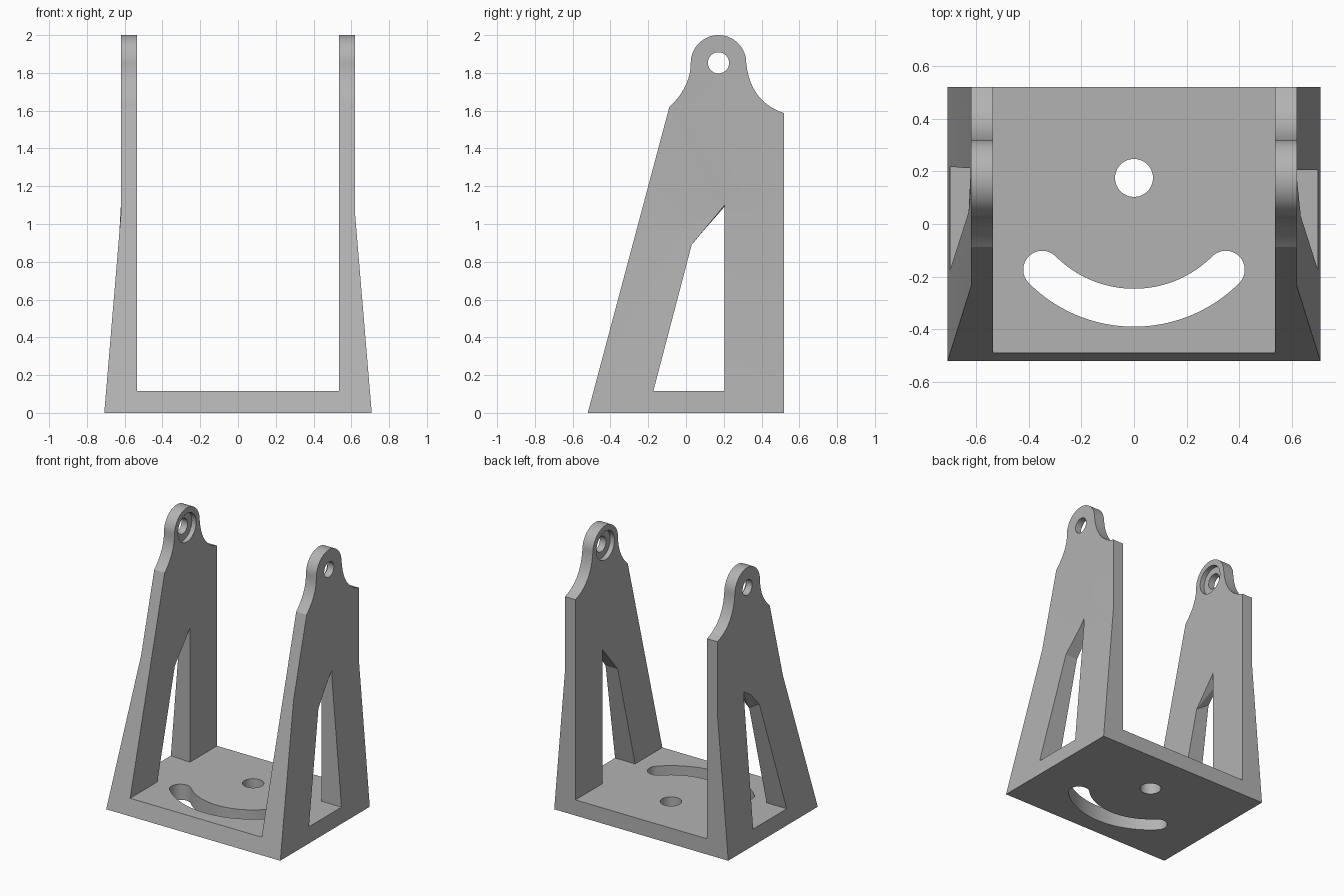
import bpy, bmesh, math

if "Cube" in bpy.data.objects:
    bpy.data.objects.remove(bpy.data.objects["Cube"])

grey = bpy.data.materials.new("grey")
grey.diffuse_color = (0.45, 0.45, 0.45, 1)
grey.use_nodes = True
grey.node_tree.nodes["Principled BSDF"].inputs["Base Color"].default_value = grey.diffuse_color


def loft(name, ring_a, ring_b):
    """Closed solid between two matching rings of points."""
    bm = bmesh.new()
    a = [bm.verts.new(p) for p in ring_a]
    b = [bm.verts.new(p) for p in ring_b]
    bm.faces.new(a)
    bm.faces.new(b[::-1])
    n = len(a)
    for i in range(n):
        j = (i + 1) % n
        bm.faces.new((a[j], a[i], b[i], b[j]))
    bmesh.ops.recalc_face_normals(bm, faces=bm.faces)
    me = bpy.data.meshes.new(name)
    bm.to_mesh(me)
    bm.free()
    ob = bpy.data.objects.new(name, me)
    bpy.context.collection.objects.link(ob)
    me.materials.append(grey)
    return ob


def along_x(name, yz, x0, x1, yz_end=None):
    return loft(name, [(x0, y, z) for y, z in yz], [(x1, y, z) for y, z in yz_end or yz])


def along_y(name, xz, y0=-1, y1=1):
    return loft(name, [(x, y0, z) for x, z in xz], [(x, y1, z) for x, z in xz])


def along_z(name, xy, z0=-0.1, z1=0.3):
    return loft(name, [(x, y, z0) for x, y in xy], [(x, y, z1) for x, y in xy])


def arc(cx, cy, r, a0, a1, n):
    return [(cx + r * math.cos(math.radians(a0 + (a1 - a0) * i / n)),
             cy + r * math.sin(math.radians(a0 + (a1 - a0) * i / n))) for i in range(n + 1)]


def circle(cx, cy, r, n=48):
    return arc(cx, cy, r, 0, 360, n)[:-1]


def curve(p0, p1, p2, n=12):
    """Concave neck curve, from p0 to p2 pulled towards p1."""
    return [tuple((1 - t) ** 2 * a + 2 * t * (1 - t) * b + t * t * c
                  for a, b, c in zip(p0, p1, p2)) for t in [i / n for i in range(n + 1)]]


# Side profile: sloped front, straight back, rounded ear on top
EY, EZ, ER = 0.172, 1.853, 0.147
profile = [(-0.52, 0), (0.52, 0)]
profile += curve((0.52, 1.587), (0.34, 1.645), (EY + ER, EZ))
profile += arc(EY, EZ, ER, 0, 180, 32)[1:-1]
profile += curve((EY - ER, EZ), (0.025, 1.725), (-0.088, 1.62))
body = along_x("bracket", profile, -0.708, 0.708)

cutters = []
# Gap between the arms
cutters.append(along_y("arm_gap", [(-0.535, 0.115), (0.535, 0.115), (0.535, 2.5), (-0.535, 2.5)]))

# Windows in the arms; the left one has a skewed top
win = [(-0.173, 0.115), (0.205, 0.115), (0.205, 1.1), (0.03, 0.89)]
win_left = [(-0.173, 0.115), (0.218, 0.115), (0.218, 1.1), (0.058, 1.0)]
cutters.append(along_x("right_window", win, 0.52, 0.8))
cutters.append(along_x("left_window", win, -0.53, -0.708, win_left))

for s in (-1, 1):
    # Taper of the outer arm face
    cutters.append(along_y("outer_taper", [(s * 0.708, 0), (s * 0.62, 1.05), (s * 0.62, 2.5),
                                           (s * 0.9, 2.5), (s * 0.9, 0)]))
    # Pivot hole and inner counterbore
    cutters.append(along_x("pivot_hole", circle(EY, EZ, 0.056), s * 0.4, s * 0.8))
    cutters.append(along_x("pivot_counterbore", circle(EY, EZ, 0.105), s * 0.4, s * 0.57))

# Base hole and curved slot around it
HY = 0.175
cutters.append(along_z("base_hole", circle(0, HY, 0.072)))
ex, ey = 0.493 * math.cos(math.radians(45)), HY - 0.493 * math.sin(math.radians(45))
slot = arc(0, HY, 0.565, 225, 315, 40)
slot += arc(ex, ey, 0.072, -45, 135, 16)[1:-1]
slot += arc(0, HY, 0.421, 315, 225, 40)
slot += arc(-ex, ey, 0.072, 45, 225, 16)[1:-1]
cutters.append(along_z("arc_slot", slot))

# Cut everything out of the bracket
bpy.context.view_layer.objects.active = body
for c in cutters:
    m = body.modifiers.new(c.name, 'BOOLEAN')
    m.operation, m.solver, m.object = 'DIFFERENCE', 'EXACT', c
    bpy.ops.object.modifier_apply(modifier=m.name)
    bpy.data.objects.remove(c)

bpy.ops.object.select_all(action='DESELECT')
body.select_set(True)
bpy.ops.object.shade_smooth_by_angle(angle=math.radians(25))
